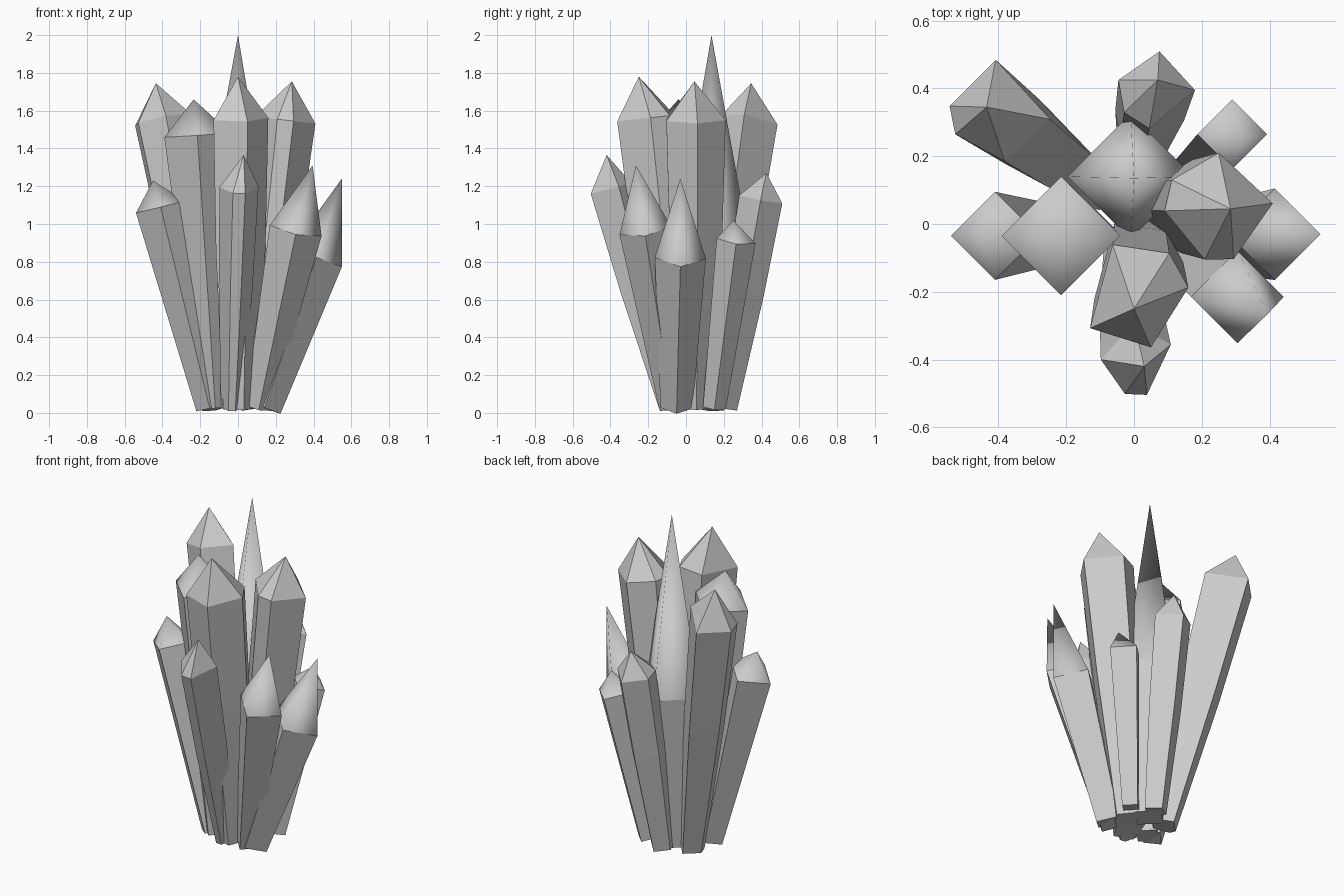
import bpy
import bmesh
from math import cos, sin, radians
from mathutils import Vector

default_cube = bpy.data.objects.get("Cube")
if default_cube:
    bpy.data.objects.remove(default_cube, do_unlink=True)

# Single stone colour
stone = bpy.data.materials.new("grey crystal")
stone.use_nodes = True
stone_colour = (0.6, 0.6, 0.6, 1)
stone.diffuse_color = stone_colour
stone.node_tree.nodes["Principled BSDF"].inputs["Base Color"].default_value = stone_colour

SQUARE = (0, 90, 180, 270)
BASE_HEIGHT = 0.025


def add_ring(bm, centre, radius, angles, lean):
    """Ring of corners lying square to the leaning axis."""
    corners = []
    for angle in angles:
        offset = Vector((cos(radians(angle)), sin(radians(angle)), 0)) * radius
        offset.z = -offset.dot(lean)
        corners.append(bm.verts.new(centre + offset))
    return corners


def add_crystal(name, base, base_radius, shoulder, radius, tip, angles=SQUARE,
                smooth_tip=False, bulge=None):
    bottom = Vector((*base, BASE_HEIGHT))
    top = Vector(shoulder)
    axis = top - bottom
    lean = Vector((axis.x / axis.z, axis.y / axis.z, 0))
    angles = sorted(angle % 360 for angle in angles)
    bm = bmesh.new()

    # Tapered stem, with a slight swelling on the faceted crystals
    rings = [add_ring(bm, bottom, base_radius, angles, lean)]
    if bulge:
        middle = (base_radius + radius) / 2 * bulge
        rings.append(add_ring(bm, bottom.lerp(top, 0.55), middle, angles, lean))
    rings.append(add_ring(bm, top, radius, angles, lean))
    count = len(angles)
    bm.faces.new(reversed(rings[0]))
    for lower, upper in zip(rings, rings[1:]):
        for i in range(count):
            j = (i + 1) % count
            bm.faces.new((lower[i], lower[j], upper[j], upper[i]))

    # Pointed tip
    apex = bm.verts.new(tip)
    for i in range(count):
        face = bm.faces.new((rings[-1][i], rings[-1][(i + 1) % count], apex))
        face.smooth = smooth_tip

    bmesh.ops.recalc_face_normals(bm, faces=bm.faces)
    mesh = bpy.data.meshes.new(name)
    bm.to_mesh(mesh)
    bm.free()
    mesh.materials.append(stone)
    crystal = bpy.data.objects.new(name, mesh)
    bpy.context.collection.objects.link(crystal)


# Square crystals: name, base, base radius, shoulder, radius, tip
square_crystals = [
    ("central_spire", (0, .13), .1, (-.01, .14, .95), .185, (0, .135, 2)),
    ("right_tall_crystal", (-.12, -.03), .08, (-.215, -.035, 1.47), .175, (-.235, -.04, 1.66)),
    ("right_outer_crystal", (-.15, -.03), .07, (-.41, -.035, 1.09), .13, (-.45, -.035, 1.23)),
    ("left_outer_crystal", (.14, -.05), .085, (.415, -.03, .82), .135, (.55, -.03, 1.24)),
    ("front_left_crystal", (.11, -.07), .07, (.305, -.215, .965), .137, (.395, -.265, 1.31)),
    ("back_left_crystal", (.15, .15), .06, (.29, .265, .91), .103, (.32, .25, 1.02)),
]
for parts in square_crystals:
    add_crystal(*parts, smooth_tip=True)

# Faceted crystals, also with the directions of their corners
faceted_crystals = [
    ("back_right_tall_crystal", (-.11, .12), .08, (-.395, .335, 1.55), .15,
     (-.435, .345, 1.745), (95, 175, 208, 275, 350)),
    ("front_tall_crystal", (0, -.04), .1, (0, -.21, 1.56), .162,
     (0, -.25, 1.78), (113, 50, 8, -72, -143)),
    ("left_tall_crystal", (.08, .05), .09, (.25, .05, 1.55), .16,
     (.285, .045, 1.755), (90, 4, -74, -105, 184, 150)),
    ("back_short_crystal", (.02, .2), .07, (.065, .395, 1.13), .115,
     (.07, .425, 1.27), (85, 0, -100, 165, 215)),
    ("front_short_crystal", (-.03, -.08), .06, (.01, -.4, 1.19), .108,
     (.03, -.42, 1.365), (180, -110, -75, 24, 95)),
]
for parts in faceted_crystals:
    add_crystal(*parts, bulge=1.12)
